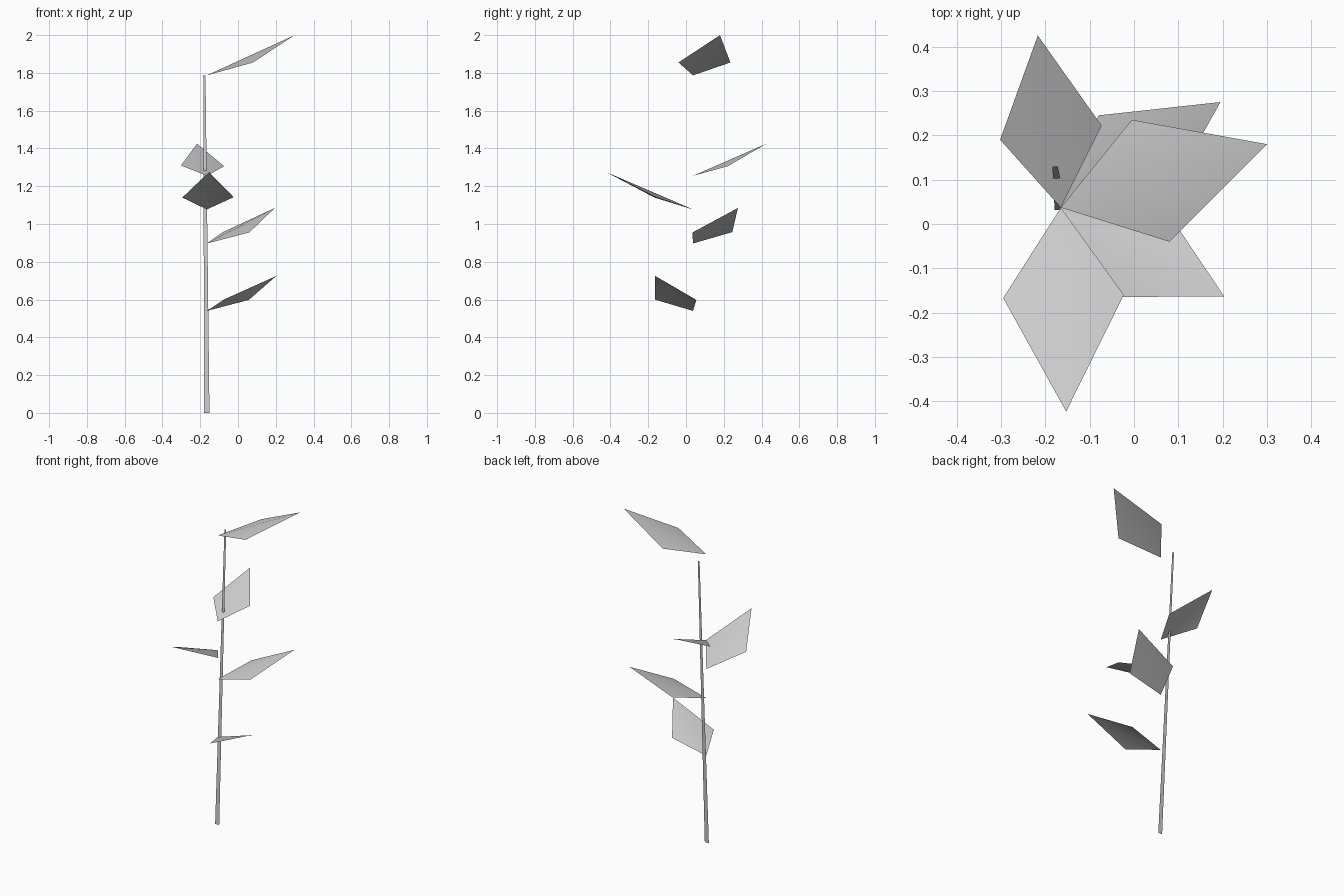
import bpy

# Remove the default cube
cube = bpy.data.objects.get("Cube")
if cube:
    bpy.data.objects.remove(cube, do_unlink=True)

# One flat grey for the whole plant
grey = bpy.data.materials.new("plain grey")
grey.use_nodes = True
colour = (0.6, 0.6, 0.6, 1.0)
grey.diffuse_color = colour
grey.node_tree.nodes["Principled BSDF"].inputs["Base Color"].default_value = colour


def add_sheet(name, points, faces, smooth):
    mesh = bpy.data.meshes.new(name)
    mesh.from_pydata(points, [], faces)
    mesh.materials.append(grey)
    for face in mesh.polygons:
        face.use_smooth = smooth
    obj = bpy.data.objects.new(name, mesh)
    bpy.context.collection.objects.link(obj)
    return obj


def add_leaf(name, base_z, right, tip, left):
    """Diamond leaf, creased along its midrib, facing up."""
    base = (-0.165, 0.037, base_z)
    add_sheet(name, [base, right, tip, left], [(0, 1, 2), (0, 2, 3)], True)


# Stem: a thin flat ribbon that tapers and leans back
add_sheet("stem",
          [(-0.179, 0.032, 0), (-0.151, 0.032, 0),
           (-0.172, 0.13, 1.785), (-0.184, 0.13, 1.785)],
          [(0, 1, 2, 3)], False)

# Leaves spiralling up the stem
add_leaf("leaf_lowest", 0.54,
         (-0.075, -0.165, 0.6), (0.203, -0.163, 0.725), (0.057, 0.055, 0.598))
add_leaf("leaf_low", 0.897,
         (0.06, 0.034, 0.955), (0.195, 0.275, 1.085), (-0.08, 0.245, 0.957))
add_leaf("leaf_front", 1.077,
         (-0.295, -0.167, 1.14), (-0.153, -0.423, 1.275), (-0.023, -0.16, 1.142))
add_leaf("leaf_back", 1.255,
         (-0.073, 0.222, 1.306), (-0.217, 0.425, 1.425), (-0.302, 0.19, 1.31))
add_leaf("leaf_top", 1.787,
         (0.08, -0.04, 1.855), (0.3, 0.18, 2.0), (-0.005, 0.235, 1.855))
